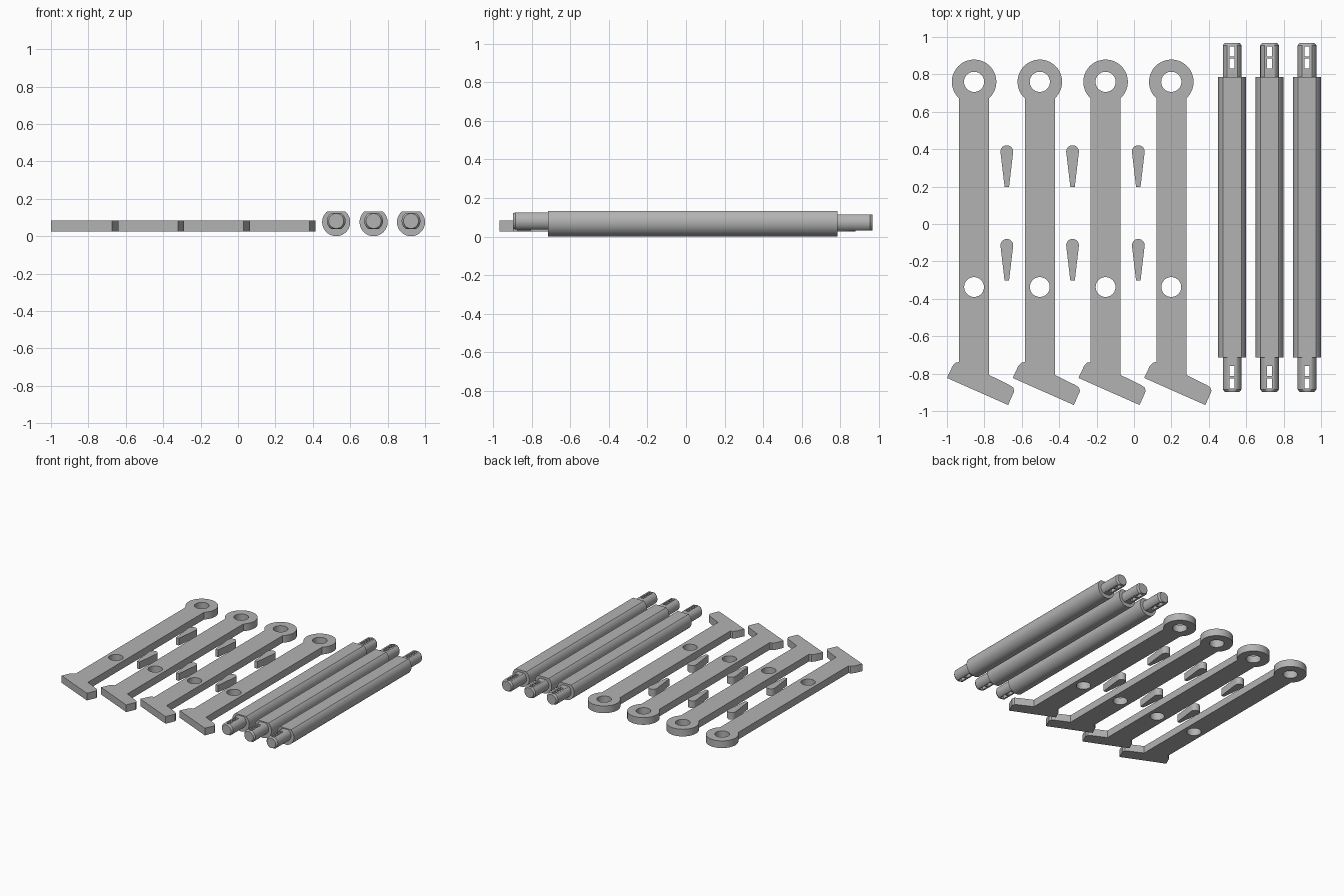
import bpy, bmesh
from math import sin, cos, pi, radians, asin, hypot
from mathutils import Matrix

cube = bpy.data.objects.get("Cube")
if cube:
    bpy.data.objects.remove(cube)

grey = bpy.data.materials.new("plain grey")
grey.use_nodes = True
COLOUR = (0.45, 0.45, 0.45, 1)
grey.diffuse_color = COLOUR
grey.node_tree.nodes["Principled BSDF"].inputs["Base Color"].default_value = COLOUR

scene = bpy.context.collection


def add_mesh(name, mesh, location=(0, 0, 0)):
    mesh.materials.clear()
    mesh.materials.append(grey)
    obj = bpy.data.objects.new(name, mesh)
    obj.location = location
    scene.objects.link(obj)
    return obj


def smooth(obj):
    bpy.ops.object.select_all(action='DESELECT')
    obj.select_set(True)
    bpy.context.view_layer.objects.active = obj
    bpy.ops.object.shade_smooth_by_angle(angle=radians(25))


def arc(cx, cy, r, start, end, n):
    step = (end - start) / n
    return [(cx + r * cos(start + i * step), cy + r * sin(start + i * step))
            for i in range(n + 1)]


def circle(cx, cy, r, n=40):
    return arc(cx, cy, r, 0, 2 * pi, n)[:-1]


def plate_mesh(name, outlines, thickness):
    """Flat plate from an outer outline plus hole outlines."""
    curve = bpy.data.curves.new(name, 'CURVE')
    curve.dimensions, curve.fill_mode = '2D', 'BOTH'
    curve.extrude = thickness / 2
    for pts in outlines:
        spline = curve.splines.new('POLY')
        spline.points.add(len(pts) - 1)
        for point, (x, y) in zip(spline.points, pts):
            point.co = (x, y, 0, 1)
        spline.use_cyclic_u = True
    temp = bpy.data.objects.new(name, curve)
    scene.objects.link(temp)
    mesh = bpy.data.meshes.new_from_object(
        temp.evaluated_get(bpy.context.evaluated_depsgraph_get()))
    bpy.data.objects.remove(temp)
    bm = bmesh.new()
    bm.from_mesh(mesh)
    bmesh.ops.remove_doubles(bm, verts=bm.verts, dist=1e-4)
    bmesh.ops.recalc_face_normals(bm, faces=bm.faces)
    bm.to_mesh(mesh)
    bm.free()
    return mesh


def rod_mesh(name, rings, low, high, n=64):
    """Round bar along y through (y, radius, z) rings, with flats at low and high."""
    bm = bmesh.new()
    # Corners fall exactly on the edges of the flats
    radius, centre = rings[len(rings) // 2][1:]
    angles = [2 * pi * i / n for i in range(n)]
    for z in (low - centre, high - centre):
        if abs(z) < radius:
            a = asin(z / radius)
            angles += [a % (2 * pi), pi - a]
    angles = sorted(set(angles))
    loops = [[bm.verts.new((r * cos(a), y, min(high, max(low, z + r * sin(a)))))
              for a in angles] for y, r, z in rings]
    for a, b in zip(loops, loops[1:]):
        for i in range(len(a)):
            j = (i + 1) % len(a)
            bm.faces.new((a[i], a[j], b[j], b[i]))
    bm.faces.new(loops[0])
    bm.faces.new(loops[-1])
    bmesh.ops.recalc_face_normals(bm, faces=bm.faces)
    mesh = bpy.data.meshes.new(name)
    bm.to_mesh(mesh)
    bm.free()
    return mesh


def slotted(mesh, name, slots, half_width):
    """Cut rectangular slots, given as (y start, y end), straight down through a mesh."""
    bm = bmesh.new()
    for y0, y1 in slots:
        size = Matrix.Diagonal((2 * half_width, abs(y1 - y0), 0.4, 1))
        bmesh.ops.create_cube(
            bm, size=1, matrix=Matrix.Translation((0, (y0 + y1) / 2, 0.08)) @ size)
    cut = bpy.data.meshes.new("slot_cutter")
    bm.to_mesh(cut)
    bm.free()
    cutter, pin = add_mesh("slot_cutter", cut), add_mesh(name, mesh)
    cutter.hide_render = True
    mod = pin.modifiers.new("slots", 'BOOLEAN')
    mod.operation, mod.solver, mod.object = 'DIFFERENCE', 'EXACT', cutter
    bpy.context.view_layer.update()
    result = bpy.data.meshes.new_from_object(
        pin.evaluated_get(bpy.context.evaluated_depsgraph_get()))
    bpy.data.objects.remove(pin)
    bpy.data.objects.remove(cutter)
    return result


# Four flat arms: ring end, long shank with a hole, slanted foot
RING_Y, HALF = 0.76, 0.08
join = -radians(47.5)
foot = [(-HALF, -0.738), (-0.098, -0.741), (-0.115, -0.759), (-0.145, -0.823),
        (0.182, -0.968), (0.215, -0.893), (0.209, -0.874), (0.19, -0.861),
        (HALF, -0.807)]
outer = arc(0, RING_Y, 0.119, join, pi - join, 48) + foot
arm = plate_mesh("arm", [outer, circle(0, RING_Y, 0.054),
                         circle(0, -0.337, 0.053)], 0.058)
for i in range(4):
    smooth(add_mesh(f"arm_{i + 1}", arm, (-0.855 + 0.3515 * i, 0, 0.054)))

# Six teardrop wedges between the arms
drop = arc(0, 0, 0.034, -0.13, pi + 0.13, 20) + [(-0.012, -0.189), (0.012, -0.189)]
wedge = plate_mesh("wedge", [drop], 0.058)
for i in range(3):
    for j, y in enumerate((0.387, -0.114)):
        smooth(add_mesh(f"wedge_{i + 1}_{j + 1}", wedge,
                        (-0.68 + 0.3515 * i, y, 0.054)))

# Three rods: flat-topped round body with a slotted pin at each end
body = rod_mesh("rod_body", [(-0.715, 0.075, 0.075), (0.786, 0.075, 0.075)], 0, 0.132)


def pin_mesh(name, base, tip, z, half_height):
    d = 1 if tip > base else -1
    rings = [(base - d * 0.01, 0.05, z), (tip - d * 0.013, 0.05, z), (tip, 0.04, z)]
    mesh = rod_mesh(name, rings, z - half_height, z + half_height)
    slots = [(tip - d * 0.018, tip - d * 0.072), (tip - d * 0.083, tip - d * 0.137)]
    return slotted(mesh, name, slots, 0.0135)


front_pin = pin_mesh("front_pin", -0.715, -0.897, 0.081, 0.044)
back_pin = pin_mesh("back_pin", 0.786, 0.968, 0.073, 0.042)
for i in range(3):
    for name, mesh in (("rod_body", body), ("front_pin", front_pin),
                       ("back_pin", back_pin)):
        smooth(add_mesh(f"{name}_{i + 1}", mesh, (0.525 + 0.2 * i, 0, 0)))
